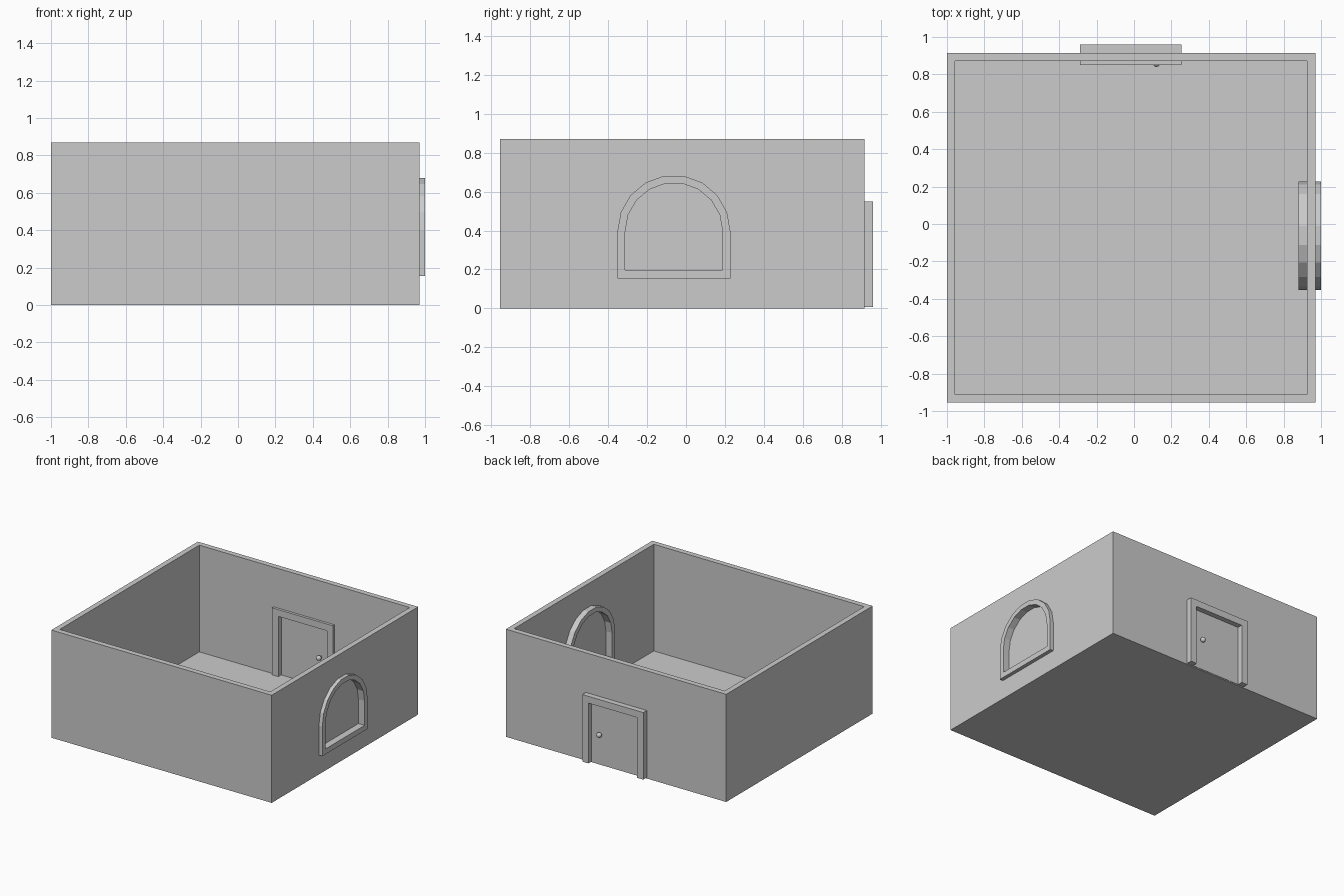
import bpy, bmesh, math
from mathutils import Vector

if "Cube" in bpy.data.objects:
    bpy.data.objects.remove(bpy.data.objects["Cube"])


def make(name, bm):
    bmesh.ops.recalc_face_normals(bm, faces=bm.faces)
    me = bpy.data.meshes.new(name)
    bm.to_mesh(me)
    bm.free()
    ob = bpy.data.objects.new(name, me)
    bpy.context.collection.objects.link(ob)
    return ob


def place(axis, u, v, d):
    """2D profile point (u, v) at depth d along the given axis."""
    return Vector({'x': (d, u, v), 'y': (u, d, v), 'z': (u, v, d)}[axis])


def prism(name, axis, pts, d0, d1):
    bm = bmesh.new()
    a, b = [[bm.verts.new(place(axis, u, v, d)) for u, v in pts] for d in (d0, d1)]
    bm.faces.new(a)
    bm.faces.new(b)
    for i in range(len(pts)):
        j = (i + 1) % len(pts)
        bm.faces.new((a[i], a[j], b[j], b[i]))
    return make(name, bm)


def ring(name, axis, outer, inner, d0, d1):
    """Prism with a hole; both loops have the same point count."""
    bm = bmesh.new()
    loops = [[bm.verts.new(place(axis, u, v, d)) for u, v in pts]
             for pts, d in ((outer, d0), (outer, d1), (inner, d1), (inner, d0))]
    for k in range(4):
        a, b = loops[k], loops[(k + 1) % 4]
        for i in range(len(a)):
            j = (i + 1) % len(a)
            bm.faces.new((a[i], a[j], b[j], b[i]))
    return make(name, bm)


def rect(u0, u1, v0, v1):
    return [(u0, v0), (u1, v0), (u1, v1), (u0, v1)]


def arch(half, bottom, yc=-0.062, spring=0.395, segs=9):
    pts = [(yc - half, bottom), (yc + half, bottom)]
    for i in range(segs + 1):
        t = math.pi * i / segs
        pts.append((yc + half * math.cos(t), spring + half * math.sin(t)))
    return pts


def cut(target, cutter):
    m = target.modifiers.new("opening", 'BOOLEAN')
    m.operation = 'DIFFERENCE'
    m.solver = 'EXACT'
    m.object = cutter
    cutter.hide_render = True
    cutter.hide_set(True)


FLOOR = 0.008

# floor and walls
prism("floor", 'z', rect(-1, 0.97, -0.955, 0.915), 0, FLOOR)
walls = ring("walls", 'z', rect(-1, 0.97, -0.955, 0.915),
             rect(-0.956, 0.926, -0.911, 0.871), FLOOR, 0.87)

# arched window: opening, frame, pane
cut(walls, prism("window_cutter", 'x', arch(0.27, 0.178), 0.85, 1.05))
ring("window_frame", 'x', arch(0.29, 0.155), arch(0.25, 0.198), 0.88, 1.0)
prism("window_pane", 'x', arch(0.255, 0.193), 0.935, 0.945)

# door: opening, frame, leaf
x0, x1, w, top = -0.29, 0.255, 0.055, 0.55
cut(walls, prism("door_cutter", 'y',
                 rect(x0 + w / 2, x1 - w / 2, -0.05, top - w / 2), 0.8, 1.0))
prism("door_frame", 'y',
      [(x0, FLOOR), (x0 + w, FLOOR), (x0 + w, top - w), (x1 - w, top - w),
       (x1 - w, FLOOR), (x1, FLOOR), (x1, top), (x0, top)], 0.85, 0.96)
prism("door_leaf", 'y', rect(x0 + w, x1 - w, FLOOR, top - w), 0.888, 0.918)

# door knobs on both faces
for name, y in (("inner_knob", 0.86), ("outer_knob", 0.938)):
    bm = bmesh.new()
    bmesh.ops.create_uvsphere(bm, u_segments=16, v_segments=10, radius=0.02)
    bmesh.ops.translate(bm, verts=bm.verts, vec=(0.12, y, 0.25))
    for f in bm.faces:
        f.smooth = True
    make(name, bm)
stem = [(0.12 + 0.009 * math.cos(math.tau * i / 10),
         0.25 + 0.009 * math.sin(math.tau * i / 10)) for i in range(10)]
prism("knob_stem", 'y', stem, 0.86, 0.938)
